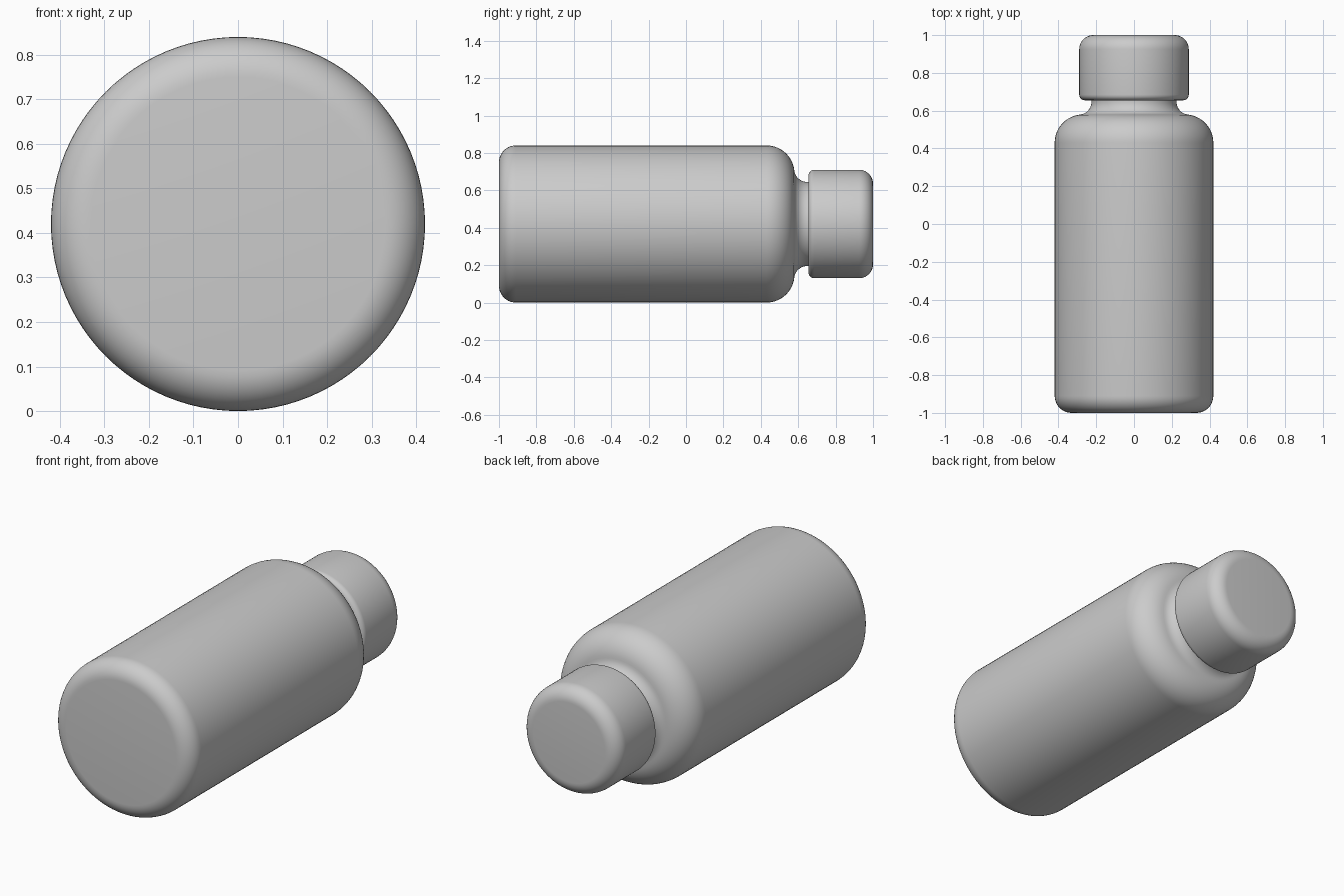
import bpy, bmesh
from math import sin, cos, pi, radians

if "Cube" in bpy.data.objects:
    bpy.data.objects.remove(bpy.data.objects["Cube"])

AXIS_Z = 0.42
SEGMENTS = 96


def arc(r, y, radius, start, end, steps=10):
    """Points of a rounded corner centred on (r, y); angles in degrees."""
    angles = [radians(start + (end - start) * i / steps) for i in range(steps + 1)]
    return [(r + radius * cos(a), y + radius * sin(a)) for a in angles]


def lathe(name, profile):
    """Revolve (radius, y) points around the lying axis and cap both ends."""
    bm = bmesh.new()
    rings = []
    for r, y in profile:
        rings.append([bm.verts.new((r * cos(2 * pi * i / SEGMENTS), y,
                                    AXIS_Z + r * sin(2 * pi * i / SEGMENTS)))
                      for i in range(SEGMENTS)])
    for a, b in zip(rings, rings[1:]):
        for i in range(SEGMENTS):
            j = (i + 1) % SEGMENTS
            bm.faces.new((a[i], a[j], b[j], b[i]))
    bm.faces.new(rings[0])
    bm.faces.new(rings[-1])
    bmesh.ops.recalc_face_normals(bm, faces=bm.faces)
    mesh = bpy.data.meshes.new(name)
    bm.to_mesh(mesh)
    bm.free()
    obj = bpy.data.objects.new(name, mesh)
    bpy.context.collection.objects.link(obj)
    bpy.ops.object.select_all(action='DESELECT')
    obj.select_set(True)
    bpy.context.view_layer.objects.active = obj
    bpy.ops.object.shade_smooth_by_angle(angle=radians(35))
    return obj


# Bottle: rounded base, straight wall, round shoulder, hollow neck
lathe("bottle_body",
      arc(0.33, -0.91, 0.09, -90, 0)
      + arc(0.27, 0.43, 0.15, 0, 84, 14)
      + arc(0.293, 0.647, 0.068, 264, 180)
      + [(0.225, 0.66)])

# Cap: small lower rounding, larger top rounding
lathe("cap",
      arc(0.26, 0.685, 0.03, -90, 0, 6)
      + arc(0.215, 0.925, 0.075, 0, 90))
